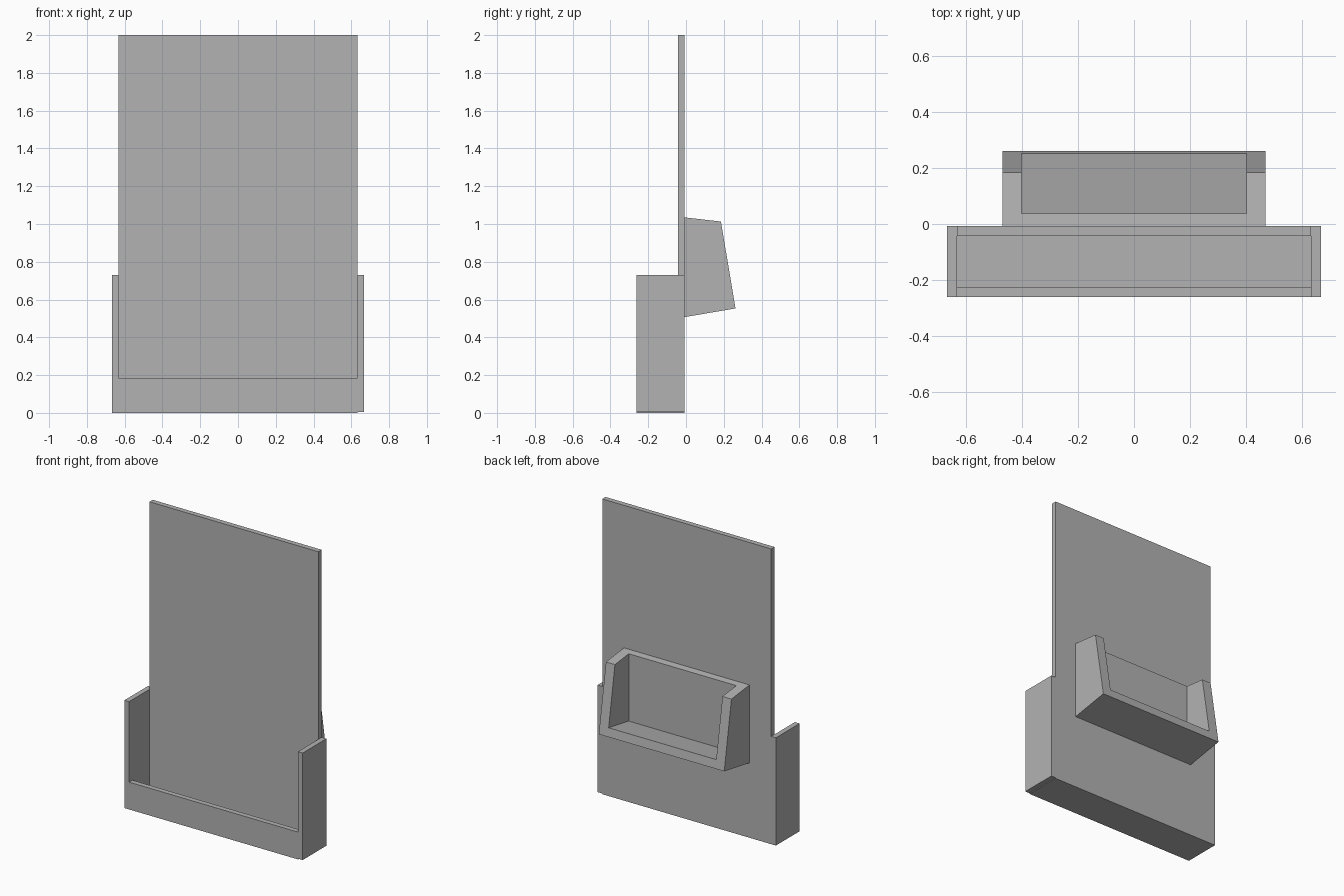
import bpy
import bmesh

cube = bpy.data.objects.get("Cube")
if cube:
    bpy.data.objects.remove(cube, do_unlink=True)

grey = bpy.data.materials.new("light grey")
grey.use_nodes = True
colour = (0.45, 0.45, 0.45, 1)
grey.diffuse_color = colour
grey.node_tree.nodes["Principled BSDF"].inputs["Base Color"].default_value = colour


def prism(name, profile, x0, x1):
    """Extrude a (y, z) profile along x."""
    bm = bmesh.new()
    face = bm.faces.new([bm.verts.new((x0, y, z)) for y, z in profile])
    out = bmesh.ops.extrude_face_region(bm, geom=[face])
    moved = [v for v in out["geom"] if isinstance(v, bmesh.types.BMVert)]
    bmesh.ops.translate(bm, verts=moved, vec=(x1 - x0, 0, 0))
    bmesh.ops.recalc_face_normals(bm, faces=bm.faces)
    mesh = bpy.data.meshes.new(name)
    bm.to_mesh(mesh)
    bm.free()
    mesh.materials.append(grey)
    ob = bpy.data.objects.new(name, mesh)
    bpy.context.collection.objects.link(ob)
    return ob


def box(name, x0, x1, y0, y1, z0, z1):
    return prism(name, [(y0, z0), (y1, z0), (y1, z1), (y0, z1)], x0, x1)


FRONT, BACK = -0.262, -0.008
OUT, IN = 0.668, 0.633      # tray outer and inner half widths
WALL = 0.035
BASE = 0.005                # the floor sits slightly below the walls

# Tall panel and front tray
box("back_panel", -IN, IN, BACK - WALL, BACK, BASE, 2)
box("front_lip", -IN, IN, FRONT, FRONT + WALL, BASE, 0.185)
box("left_wall", IN, OUT, FRONT, BACK, BASE, 0.73)
box("right_wall", -OUT, -IN, FRONT, BACK, BASE, 0.73)
box("tray_floor", -OUT, IN, FRONT, BACK, 0, WALL)

# Rear pocket: tapered body with an open-faced hollow cut from it
pocket = prism("rear_pocket",
               [(BACK, 0.507), (0.262, 0.553), (0.185, 1.013), (BACK, 1.035)],
               -0.47, 0.47)
cutter = prism("pocket_cutter",
               [(0.037, 0.574), (0.5, 0.653), (0.5, 1.3), (0.037, 1.3)],
               -0.403, 0.403)
cutter.hide_render = True
cutter.hide_viewport = True
hollow = pocket.modifiers.new("hollow", "BOOLEAN")
hollow.operation = "DIFFERENCE"
hollow.solver = "EXACT"
hollow.object = cutter
